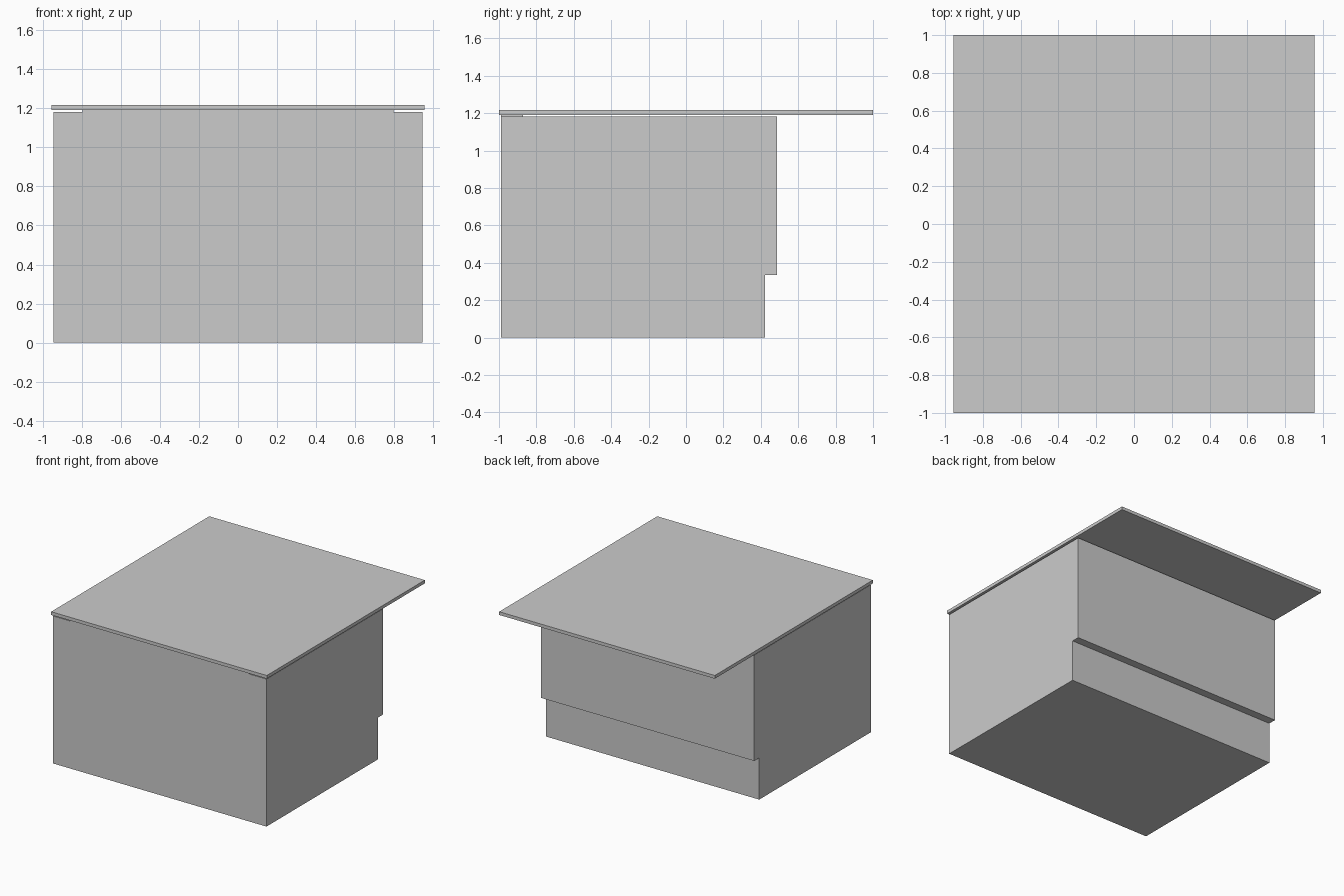
import bpy, bmesh

if "Cube" in bpy.data.objects:
    bpy.data.objects.remove(bpy.data.objects["Cube"])


def extrude_profile(name, profile, half_width):
    """Extrude a closed (y, z) profile symmetrically along x."""
    bm = bmesh.new()
    face = bm.faces.new([bm.verts.new((-half_width, y, z)) for y, z in profile])
    ext = bmesh.ops.extrude_face_region(bm, geom=[face])
    verts = [v for v in ext["geom"] if isinstance(v, bmesh.types.BMVert)]
    bmesh.ops.translate(bm, verts=verts, vec=(2 * half_width, 0, 0))
    bmesh.ops.recalc_face_normals(bm, faces=bm.faces)
    mesh = bpy.data.meshes.new(name)
    bm.to_mesh(mesh)
    bm.free()
    obj = bpy.data.objects.new(name, mesh)
    bpy.context.collection.objects.link(obj)
    return obj


def box(name, half_width, y0, y1, z0, z1):
    return extrude_profile(name, [(y0, z0), (y1, z0), (y1, z1), (y0, z1)], half_width)


# Cabinet body with a recessed base along the back
extrude_profile("cabinet_body", [
    (-0.989, 0), (0.423, 0), (0.423, 0.334),
    (0.487, 0.334), (0.487, 1.181), (-0.989, 1.181)], 0.945)

# Thin strip that carries the top along the front edge
box("front_spacer", 0.795, -0.989, -0.871, 1.181, 1.191)

# Overhanging countertop
box("countertop", 0.955, -1.0, 1.0, 1.191, 1.217)
